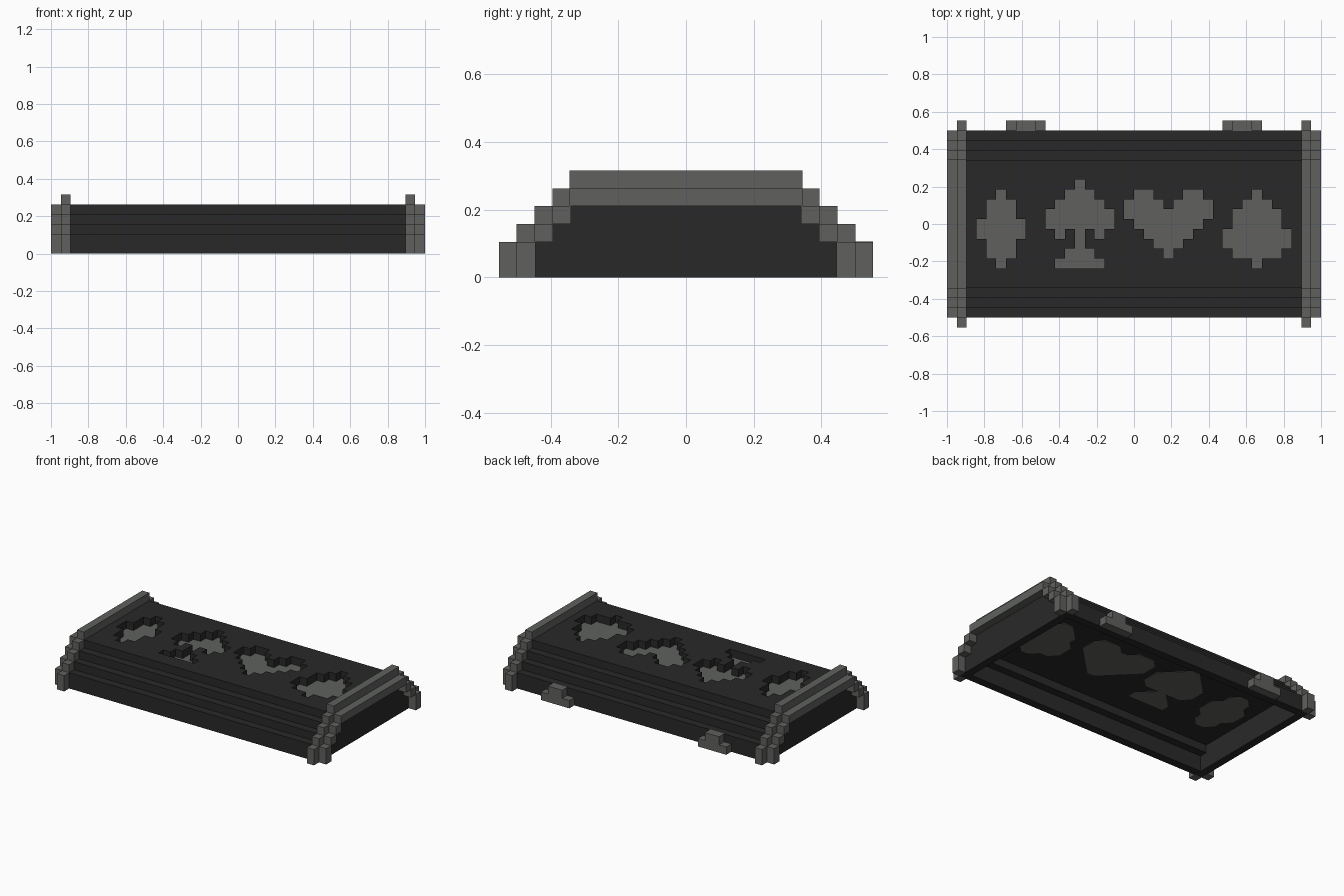
import bpy, bmesh

old = bpy.data.objects.get("Cube")
if old:
    bpy.data.objects.remove(old, do_unlink=True)

U = 1 / 19      # one block
LAP = 0.04      # small overlap that joins neighbouring steps


def material(name, rgb):
    m = bpy.data.materials.new(name)
    m.use_nodes = True
    m.diffuse_color = (*rgb, 1)
    bsdf = m.node_tree.nodes["Principled BSDF"]
    bsdf.inputs["Base Color"].default_value = (*rgb, 1)
    bsdf.inputs["Roughness"].default_value = 0.9
    return m


DARK = material("charcoal", (0.022, 0.022, 0.022))
GREY = material("iron grey", (0.115, 0.121, 0.112))


def finish(name, bm, mat):
    bmesh.ops.scale(bm, vec=(U, U, U), verts=bm.verts)
    me = bpy.data.meshes.new(name)
    bm.to_mesh(me)
    bm.free()
    me.materials.append(mat)
    ob = bpy.data.objects.new(name, me)
    bpy.context.collection.objects.link(ob)
    return ob


def box(bm, x0, x1, y0, y1, z0, z1):
    vs = bmesh.ops.create_cube(bm, size=1)["verts"]
    bmesh.ops.scale(bm, vec=(x1 - x0, y1 - y0, z1 - z0), verts=vs)
    bmesh.ops.translate(bm, vec=((x0 + x1) / 2, (y0 + y1) / 2, (z0 + z1) / 2), verts=vs)


def steps(bm, x0, x1, count):
    """Stepped side walls, front and back, rising inward to y = 6.5."""
    for i in range(count):
        outer = 6.5 + count - i
        z0, z1 = (0, 2) if i == 0 else (i + 1, i + 2)
        inner = outer - 1 - LAP
        box(bm, x0, x1, inner, outer, z0, z1)
        box(bm, x0, x1, -outer, -inner, z0, z1)


# Stepped long sides of the lid
bm = bmesh.new()
steps(bm, -18, 18, 3)
finish("stepped_sides", bm, DARK)

# Inner ceiling under the top panel
bm = bmesh.new()
box(bm, -17, 17, -6.5, 6.5, 3, 4)
finish("inner_ceiling", bm, DARK)

# Card suit patterns: left column, top edge, rows
SUITS = {
    "diamond": (-16, 3.5, ["..#..", ".###.", ".###.", "#####", "#####", ".###.", ".###.", "..#.."]),
    "spade": (-9, 4.5, ["...#...", "..###..", ".#####.", "#######", "#######",
                        ".#.#.#.", "...#...", "..###..", ".#####."]),
    "heart": (-1, 3.5, [".##...##.", "####.####", "#########", ".#######.",
                        "..#####..", "...###...", "....#...."]),
    "club": (9, 3.5, ["...#...", "..###..", ".#####.", ".#####.",
                      "#######", "#######", ".#####.", "...#..."]),
}
CORNERS = ((0, 0), (1, 0), (1, 1), (0, 1))


def square(x, y):
    return [(x + dx, y + dy) for dx, dy in CORNERS]


def softened(cells):
    """Cell outlines plus triangles that fill the inner corners of the steps."""
    cells = set(cells)
    shapes = [square(*c) for c in cells]
    around = {(x + dx, y + dy) for x, y in cells
              for dx, dy in ((1, 0), (-1, 0), (0, 1), (0, -1))} - cells
    for x, y in around:
        # neighbours below, right, above, left
        near = [(x, y - 1) in cells, (x + 1, y) in cells,
                (x, y + 1) in cells, (x - 1, y) in cells]
        quad = square(x, y)
        if sum(near) > 2:
            shapes.append(quad)
        elif sum(near) == 2:
            for i in range(4):
                if near[i] and near[(i + 1) % 4]:
                    shapes.append([quad[i], quad[(i + 1) % 4], quad[(i + 2) % 4]])
    return shapes


def sheet(name, shapes, z, thickness, mat):
    """Flat plate made of joined outlines, hanging down from height z."""
    bm = bmesh.new()
    for shape in shapes:
        bm.faces.new([bm.verts.new((x, y, z)) for x, y in shape])
    bmesh.ops.remove_doubles(bm, verts=bm.verts, dist=0.01)
    ob = finish(name, bm, mat)
    mod = ob.modifiers.new("thickness", "SOLIDIFY")
    mod.thickness = thickness
    mod.offset = -1


# Inlays through the ceiling, at the bottom of the cutouts
holes = set()
for suit, (left, top, rows) in SUITS.items():
    cells = [(left + c, top - 1 - r) for r, row in enumerate(rows)
             for c, ch in enumerate(row) if ch == "#"]
    holes.update(cells)
    sheet(suit + "_inlay", softened(cells), 4.05, 1.1 * U, GREY)

# Top panel with the suits cut through
panel = [square(x, -6.5 + j) for x in range(-18, 18) for j in range(13)
         if (x, -6.5 + j) not in holes]
sheet("top_panel", panel, 5, U, DARK)

for side, s in (("left", 1), ("right", -1)):
    def span(a, b):
        return (a, b) if s > 0 else (-b, -a)

    # End wall closing the hollow lid
    bm = bmesh.new()
    for half, z0, z1 in ((8.5, 0, 2), (7.5, 2, 3), (6.5, 3, 4)):
        box(bm, *span(17, 18), -half, half, z0, z1)
    finish(side + "_end_wall", bm, DARK)

    # Tall raised band and the lower band outside it
    for name, x0, count in (("raised_band", 17, 4), ("outer_band", 18, 3)):
        bm = bmesh.new()
        steps(bm, *span(x0, x0 + 1), count)
        box(bm, *span(x0, x0 + 1), -6.5 - LAP, 6.5 + LAP, count + 1, count + 2)
        finish(side + "_" + name, bm, GREY)

    # Hinge on the back: wide foot and narrow upper block
    bm = bmesh.new()
    box(bm, *span(9, 13), 9.5, 10.5, 0, 1)
    box(bm, *span(10, 12), 9.45, 10.5, 1, 2.02)
    finish(side + "_hinge", bm, GREY)
